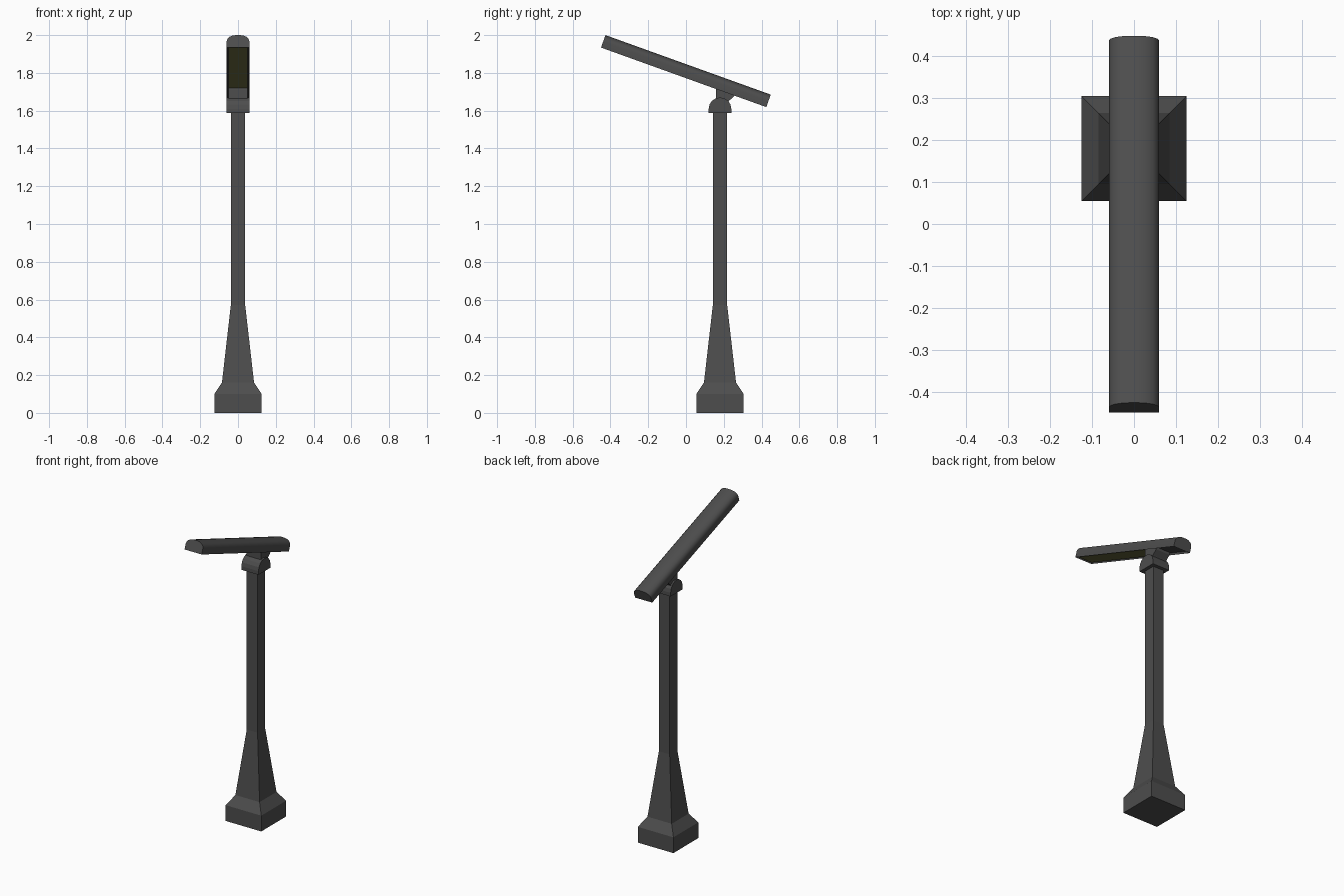
import bpy, bmesh, math
from mathutils import Matrix, Vector

if "Cube" in bpy.data.objects:
    bpy.data.objects.remove(bpy.data.objects["Cube"])

POLE_Y = 0.18
TILT = math.radians(19.8)
HEAD = Matrix.Translation((0, -0.45, 1.934)) @ Matrix.Rotation(-TILT, 4, 'X')


def material(name, rgb):
    m = bpy.data.materials.new(name)
    m.diffuse_color = (*rgb, 1)
    m.use_nodes = True
    m.node_tree.nodes["Principled BSDF"].inputs["Base Color"].default_value = m.diffuse_color
    return m


GREY = material("dark_metal", (0.075, 0.075, 0.075))
OLIVE = material("lamp_glass", (0.16, 0.16, 0.055))


def finish(name, bm, mat, matrix=None):
    bmesh.ops.recalc_face_normals(bm, faces=bm.faces)
    if matrix:
        bm.transform(matrix)
    me = bpy.data.meshes.new(name)
    bm.to_mesh(me)
    bm.free()
    me.materials.append(mat)
    ob = bpy.data.objects.new(name, me)
    bpy.context.collection.objects.link(ob)
    return ob


def prism(points, offset):
    """Closed solid: a planar outline swept by an offset."""
    bm = bmesh.new()
    face = bm.faces.new([bm.verts.new(p) for p in points])
    ext = bmesh.ops.extrude_face_region(bm, geom=[face], use_keep_orig=True)
    verts = [g for g in ext["geom"] if isinstance(g, bmesh.types.BMVert)]
    bmesh.ops.translate(bm, verts=verts, vec=Vector(offset))
    bmesh.ops.recalc_face_normals(bm, faces=bm.faces)
    return bm


# Square post: plinth, sloped shoulder, tapered foot, shaft
bm = bmesh.new()
rings = []
for half, z in [(0.125, 0), (0.125, 0.10), (0.085, 0.16), (0.038, 0.57), (0.038, 1.60)]:
    rings.append([bm.verts.new((sx * half, POLE_Y + sy * half, z))
                  for sx, sy in [(-1, -1), (1, -1), (1, 1), (-1, 1)]])
for lo, hi in zip(rings, rings[1:]):
    for i in range(4):
        j = (i + 1) % 4
        bm.faces.new((lo[i], lo[j], hi[j], hi[i]))
bm.faces.new(rings[0])
bm.faces.new(rings[-1])
finish("post", bm, GREY)

# Round-topped cap on the shaft
cap = [(-0.06, POLE_Y - 0.06, 1.587), (-0.06, POLE_Y + 0.06, 1.587)]
for i in range(9):
    a = math.pi * i / 8
    cap.append((-0.06, POLE_Y + 0.06 * math.cos(a), 1.61 + 0.06 * math.sin(a)))
finish("post_cap", prism(cap, (0.12, 0, 0)), GREY)

# Tilted neck between cap and lamp head
neck = [(0.158, 1.63), (0.215, 1.63), (0.228, 1.652), (0.256, 1.678),
        (0.26, 1.692), (0.162, 1.727), (0.158, 1.713)]
finish("neck", prism([(-0.05, y, z) for y, z in neck], (0.10, 0, 0)), GREY)

# Lamp head: domed section, shallow recess underneath
half = [(0.06, 0), (0.06, 0.036), (0.056, 0.050), (0.046, 0.060), (0.030, 0.067), (0.012, 0.070)]
section = half + [(-x, z) for x, z in reversed(half)]
bm = prism([(x, 0, z) for x, z in section], (0, 0.93, 0))
bottom = [f for f in bm.faces if f.normal.z < -0.9]
bmesh.ops.inset_region(bm, faces=bottom, thickness=0.006)
bmesh.ops.translate(bm, verts=list(bottom[0].verts), vec=(0, 0, 0.012))
finish("lamp_head", bm, GREY, HEAD)

# Glass panel in the recess
glass = [(-0.05, 0.012, 0.005), (0.05, 0.012, 0.005), (0.05, 0.655, 0.005), (-0.05, 0.655, 0.005)]
finish("lamp_panel", prism(glass, (0, 0, 0.009)), OLIVE, HEAD)

# Soft shading on the rounded head
head = bpy.data.objects["lamp_head"]
bpy.context.view_layer.objects.active = head
head.select_set(True)
bpy.ops.object.shade_smooth_by_angle(angle=math.radians(35))
